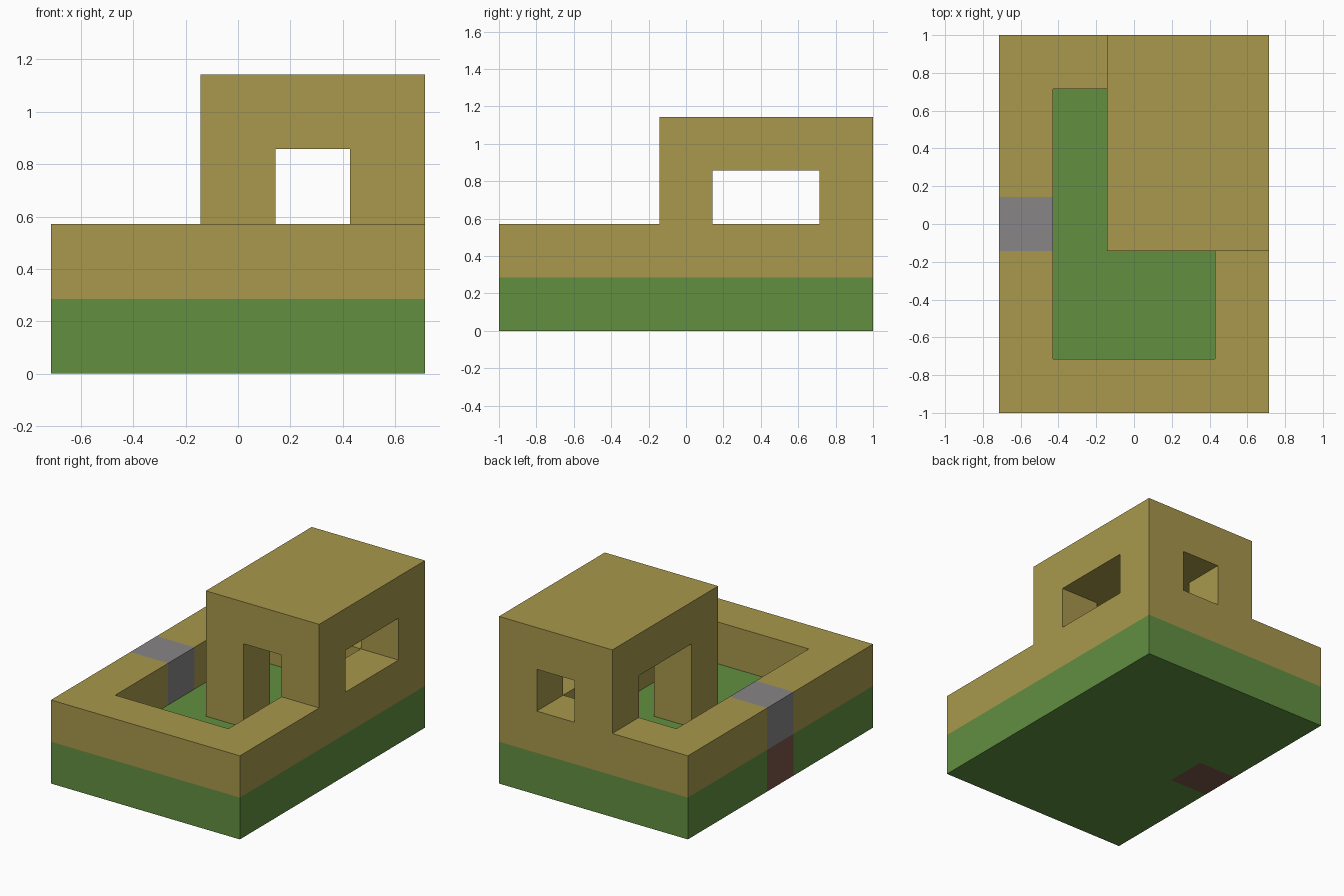
import bpy
import bmesh
from itertools import product
from mathutils import Vector

if "Cube" in bpy.data.objects:
    bpy.data.objects.remove(bpy.data.objects["Cube"], do_unlink=True)

NX, NY = 5, 7            # footprint in blocks
UNIT = 2 / NY            # edge length of one block


def material(name, rgb):
    def linear(v):
        v /= 255
        return v / 12.92 if v <= 0.04045 else ((v + 0.055) / 1.055) ** 2.4
    color = (*[linear(v) for v in rgb], 1)
    mat = bpy.data.materials.new(name)
    mat.use_nodes = True
    mat.diffuse_color = color
    bsdf = mat.node_tree.nodes["Principled BSDF"]
    bsdf.inputs["Base Color"].default_value = color
    bsdf.inputs["Roughness"].default_value = 0.9
    return mat


def blocks(xs, ys, zs):
    """Set of grid blocks between the given half-open ranges."""
    return set(product(range(*xs), range(*ys), range(*zs)))


def build(name, cells, mat):
    """Skin a set of blocks as one closed, flat-faced mesh."""
    bm = bmesh.new()
    for cell in cells:
        centre = Vector(cell) + Vector((0.5, 0.5, 0.5))
        for axis, sign in product(range(3), (-1, 1)):
            normal = Vector((0, 0, 0))
            normal[axis] = sign
            if tuple(int(c + n) for c, n in zip(cell, normal)) in cells:
                continue
            u = Vector((0, 0, 0))
            u[(axis + 1) % 3] = 0.5
            v = normal.cross(u)
            mid = centre + normal / 2
            corners = (mid - u - v, mid + u - v, mid + u + v, mid - u + v)
            bm.faces.new([bm.verts.new((p - Vector((NX / 2, NY / 2, 0))) * UNIT)
                          for p in corners])
    bmesh.ops.remove_doubles(bm, verts=bm.verts[:], dist=UNIT / 100)
    bmesh.ops.dissolve_limit(bm, angle_limit=0.01, verts=bm.verts[:], edges=bm.edges[:])
    mesh = bpy.data.meshes.new(name)
    bm.to_mesh(mesh)
    bm.free()
    mesh.materials.append(mat)
    obj = bpy.data.objects.new(name, mesh)
    bpy.context.collection.objects.link(obj)
    return obj


grass = material("grass green", (97, 143, 64))
sandstone = material("sandstone", (168, 152, 76))
stone = material("gate grey", (135, 133, 134))
earth = material("earth brown", (122, 87, 72))

# Ground slab with an earth block under the gate
threshold = blocks((0, 1), (3, 4), (0, 1))
build("foundation", blocks((0, NX), (0, NY), (0, 1)) - threshold, grass)
build("threshold", threshold, earth)

# Courtyard wall, interrupted by the gate
gate = blocks((0, 1), (3, 4), (1, 2))
wall = blocks((0, NX), (0, NY), (1, 2)) - blocks((1, 4), (1, 6), (1, 2)) - gate
build("gate", gate, stone)

# Tower: solid mass cut by openings along both axes, with one post to the floor
tower = blocks((2, NX), (3, NY), (2, 4))
tower -= blocks((3, 4), (3, NY), (2, 3))
tower -= blocks((2, NX), (4, 6), (2, 3))
post = blocks((2, 3), (3, 4), (1, 2))
build("wall_and_tower", wall | tower | post, sandstone)
